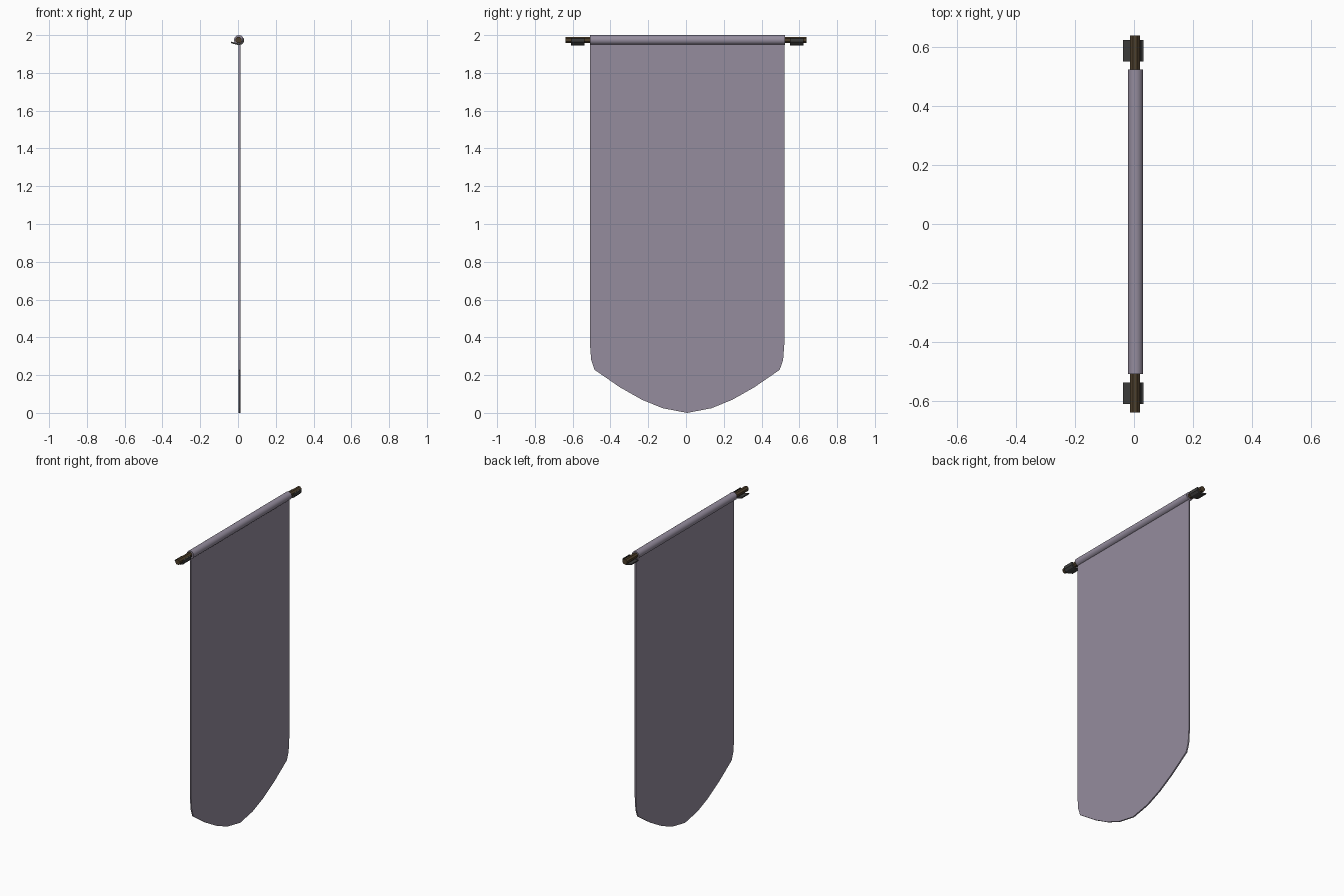
import bpy, bmesh, math
from mathutils import Vector

if "Cube" in bpy.data.objects:
    bpy.data.objects.remove(bpy.data.objects["Cube"])


def material(name, rgb):
    m = bpy.data.materials.new(name)
    m.diffuse_color = (*rgb, 1)
    m.use_nodes = True
    m.node_tree.nodes["Principled BSDF"].inputs["Base Color"].default_value = m.diffuse_color
    return m


CLOTH = material("mauve_cloth", (0.30, 0.265, 0.34))
WOOD = material("dark_wood", (0.075, 0.05, 0.025))
IRON = material("dark_iron", (0.05, 0.05, 0.048))


def prism(name, points, direction, mat):
    """Extrude a closed planar outline along a direction."""
    bm = bmesh.new()
    face = bm.faces.new([bm.verts.new(p) for p in points])
    ext = bmesh.ops.extrude_face_region(bm, geom=[face])
    moved = [g for g in ext["geom"] if isinstance(g, bmesh.types.BMVert)]
    bmesh.ops.translate(bm, verts=moved, vec=Vector(direction))
    bmesh.ops.recalc_face_normals(bm, faces=bm.faces)
    me = bpy.data.meshes.new(name)
    bm.to_mesh(me)
    bm.free()
    me.materials.append(mat)
    ob = bpy.data.objects.new(name, me)
    bpy.context.collection.objects.link(ob)
    return ob


def bar(name, x, z, r, y0, y1, sides, mat):
    """Round bar lying along y."""
    ring = [(x + r * math.cos(math.tau * (i + .5) / sides), y0,
             z + r * math.sin(math.tau * (i + .5) / sides)) for i in range(sides)]
    return prism(name, ring, (0, y1 - y0, 0), mat)


def smooth(ob):
    bpy.ops.object.select_all(action='DESELECT')
    ob.select_set(True)
    bpy.context.view_layer.objects.active = ob
    bpy.ops.object.shade_smooth_by_angle(angle=math.radians(40))


# Hanging cloth with a rounded point at the bottom
CY = 0.006
half = [(0.13, 0.025), (0.24, 0.07), (0.355, 0.135), (0.49, 0.228),
        (0.508, 0.28), (0.515, 0.37), (0.515, 1.96)]
outline = [(0, 0)] + half + [(-y, z) for y, z in reversed(half)]
prism("banner_cloth", [(0.003, CY + y, z) for y, z in outline], (0.009, 0, 0), CLOTH)

# Sleeve rolled over the rod
smooth(bar("rod_sleeve", 0.005, 1.974, 0.026, -0.508, 0.523, 14, CLOTH))

# Rod through the sleeve
bar("hanging_rod", 0.003, 1.974, 0.018, -0.638, 0.638, 8, WOOD)

# Hook brackets cradling each end of the rod, with a lip toward -x
hook = [(-0.038, 1.966), (-0.036, 1.957), (-0.010, 1.950), (0.004, 1.946),
        (0.020, 1.951), (0.031, 1.963), (0.032, 1.982), (0.024, 1.984),
        (0.022, 1.968), (0.015, 1.959), (0.003, 1.955), (-0.010, 1.959)]
for side, y0 in (("left", -0.61), ("right", 0.55)):
    prism(side + "_bracket", [(x, y0, z) for x, z in hook], (0, 0.073, 0), IRON)
